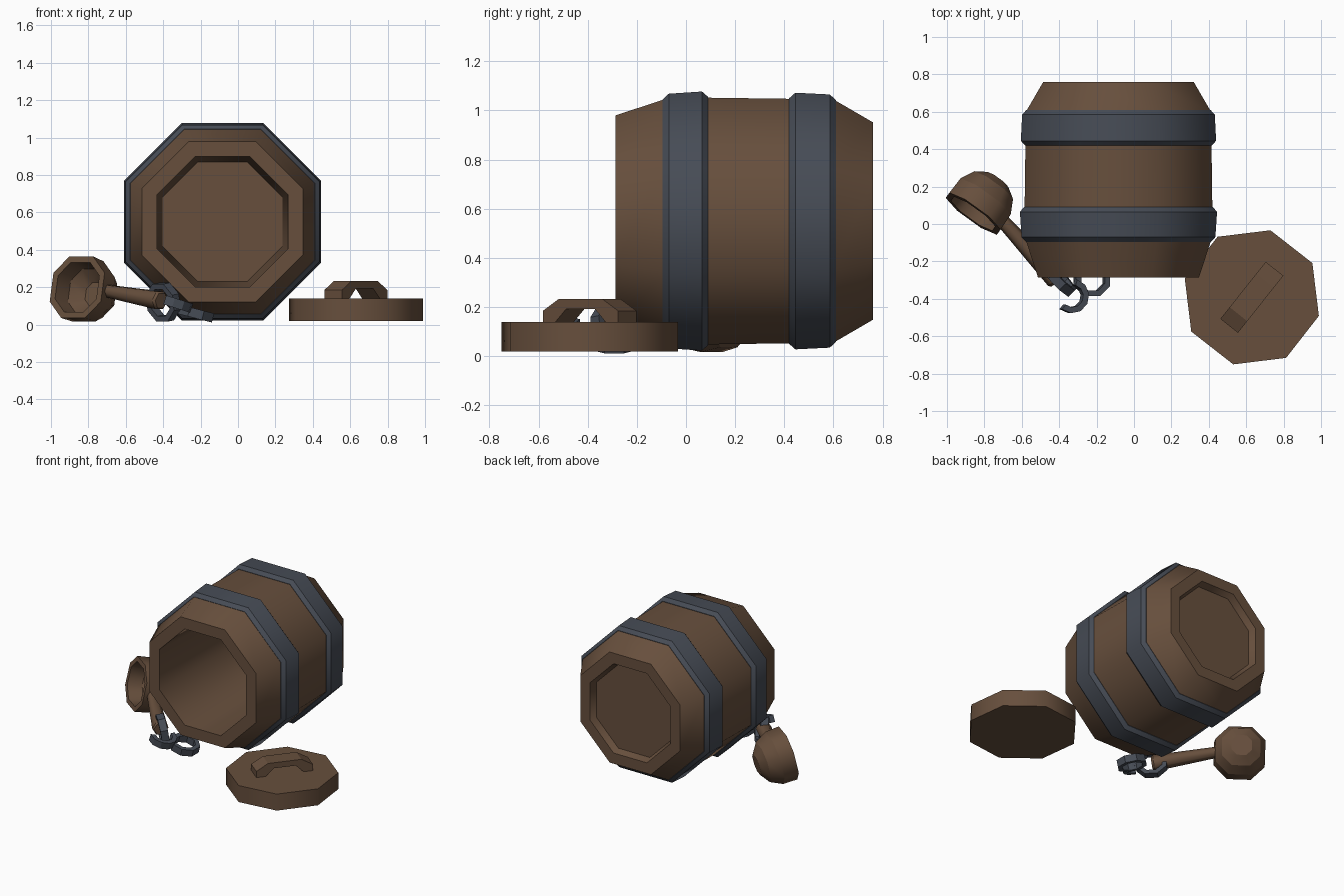
import bpy, bmesh, math
from mathutils import Matrix, Vector

if "Cube" in bpy.data.objects:
    bpy.data.objects.remove(bpy.data.objects["Cube"])


def material(name, rgb):
    m = bpy.data.materials.new(name)
    m.diffuse_color = (*rgb, 1)
    m.use_nodes = True
    m.node_tree.nodes["Principled BSDF"].inputs["Base Color"].default_value = m.diffuse_color
    return m


WOOD = material("brown wood", (0.135, 0.078, 0.046))
IRON = material("dark iron", (0.062, 0.072, 0.092))
OCT = [22.5 + 45 * i for i in range(8)]
APO = 1 / math.cos(math.pi / 8)          # apothem to corner radius


def finish(name, bm, mat):
    bmesh.ops.recalc_face_normals(bm, faces=bm.faces[:])
    mesh = bpy.data.meshes.new(name)
    bm.to_mesh(mesh)
    bm.free()
    mesh.materials.append(mat)
    ob = bpy.data.objects.new(name, mesh)
    bpy.context.collection.objects.link(ob)
    return ob


def sweep(name, profile, angles, matrix, mat, loop=False, arc=False, smooth=True):
    """Turn (radius, height) points through the angles; loop = closed section, arc = open turn."""
    bm = bmesh.new()
    grid = []
    for a in angles:
        c, s = math.cos(math.radians(a)), math.sin(math.radians(a))
        grid.append([bm.verts.new(matrix @ Vector((r * c, r * s, h))) for r, h in profile])
    n, m = len(angles), len(profile)
    for i in range(n - 1 if arc else n):
        for j in range(m if loop else m - 1):
            p, q, k = grid[i], grid[(i + 1) % n], (j + 1) % m
            bm.faces.new((p[j], q[j], q[k], p[k])).smooth = smooth
    if arc:
        bm.faces.new(grid[0])
        bm.faces.new(grid[-1])
    elif not loop:
        bm.faces.new([g[0] for g in grid])
        bm.faces.new([g[-1] for g in grid])
    # keep the rings crisp while facets around the axis blend
    for i in range(n - 1 if arc else n):
        for j in range(m):
            e = bm.edges.get((grid[i][j], grid[(i + 1) % n][j]))
            if e:
                e.smooth = False
    return finish(name, bm, mat)


def frame(loc, direction):
    return Matrix.Translation(loc) @ Vector(direction).to_track_quat('Z', 'Y').to_matrix().to_4x4()


def oct_profile(points):
    return [(a * APO, h) for a, h in points]


# Barrel lying along y: recessed back, bulged staves, open hollow front
BARREL = Matrix.Translation((-0.083, 0, 0.55)) @ Matrix.Rotation(-math.pi / 2, 4, 'X')
sweep("barrel_body", oct_profile([
    (0.305, 0.715), (0.325, 0.76), (0.402, 0.76), (0.495, 0.6), (0.502, 0.08),
    (0.496, -0.085), (0.43, -0.287), (0.35, -0.287), (0.32, 0.66)]), OCT, BARREL, WOOD)

# Iron hoops
sweep("front_hoop", oct_profile([
    (0.48, -0.095), (0.495, -0.095), (0.518, -0.07), (0.527, 0.065), (0.505, 0.09), (0.48, 0.09)]),
    OCT, BARREL, IRON, loop=True)
sweep("back_hoop", oct_profile([
    (0.48, 0.42), (0.5, 0.42), (0.522, 0.445), (0.515, 0.585), (0.492, 0.61), (0.48, 0.61)]),
    OCT, BARREL, IRON, loop=True)

# Lid lying on the ground
LID = Vector((0.63, -0.392, 0))
sweep("lid", [(0.372, 0.02), (0.372, 0.14)], [29.5 + 45 * i for i in range(8)],
      Matrix.Translation(LID), WOOD)

# Arched lid handle, extruded from its side outline
half = [(0.195, 0.135), (0.195, 0.185), (0.115, 0.232)]
inner = [(-0.135, 0.135), (-0.075, 0.192)]
outline = half + [(-s, z) for s, z in reversed(half)] + inner + [(-s, z) for s, z in reversed(inner)]
bm = bmesh.new()
turn = Matrix.Translation(LID) @ Matrix.Rotation(math.radians(51.5), 4, 'Z')
face = bm.faces.new([bm.verts.new(turn @ Vector((s, -0.06, z))) for s, z in outline])
ext = bmesh.ops.extrude_face_region(bm, geom=[face], use_keep_orig=True)
bmesh.ops.translate(bm, vec=turn.to_3x3() @ Vector((0, 0.12, 0)),
                    verts=[v for v in ext["geom"] if isinstance(v, bmesh.types.BMVert)])
finish("lid_handle", bm, WOOD)

# Ladle cup: rounded square bowl with its mouth towards the front left
SQUARE = [45 + 90 * k + d for k in range(4) for d in (-20, 20)]
sweep("ladle_cup", [(0.075, -0.225), (0.14, -0.18), (0.182, -0.1), (0.186, 0),
                    (0.15, 0), (0.135, -0.1), (0.07, -0.17)],
      SQUARE, frame((-0.86, 0.055, 0.2), (-0.57, -0.79, 0.22)), WOOD)

# Ladle handle, thicker towards its end
start, end = Vector((-0.71, 0.025, 0.182)), Vector((-0.41, -0.305, 0.128))
length = (end - start).length
sweep("ladle_handle", [(0.036, 0), (0.054, length - 0.015), (0.045, length)],
      [60 * i for i in range(6)], frame(start, end - start), WOOD)


# Chain links: eight-sided rings of rectangular section
def link(name, loc, normal, radius, angles=OCT, arc=False):
    sec = [(radius, -0.025), (radius, 0.025), (radius - 0.032, 0.025), (radius - 0.032, -0.025)]
    sweep(name, sec, angles, frame(loc, normal), IRON, loop=True, arc=arc, smooth=False)


link("chain_link_upper", (-0.4, -0.295, 0.12), (0.7, 0.68, 0.15), 0.11)
link("chain_link_open", (-0.335, -0.385, 0.115), (0.3, 0, 0.95), 0.092,
     [140 + 34 * i for i in range(7)], True)
link("chain_link_end", (-0.225, -0.292, 0.059), (0.25, 0, 0.97), 0.102)
